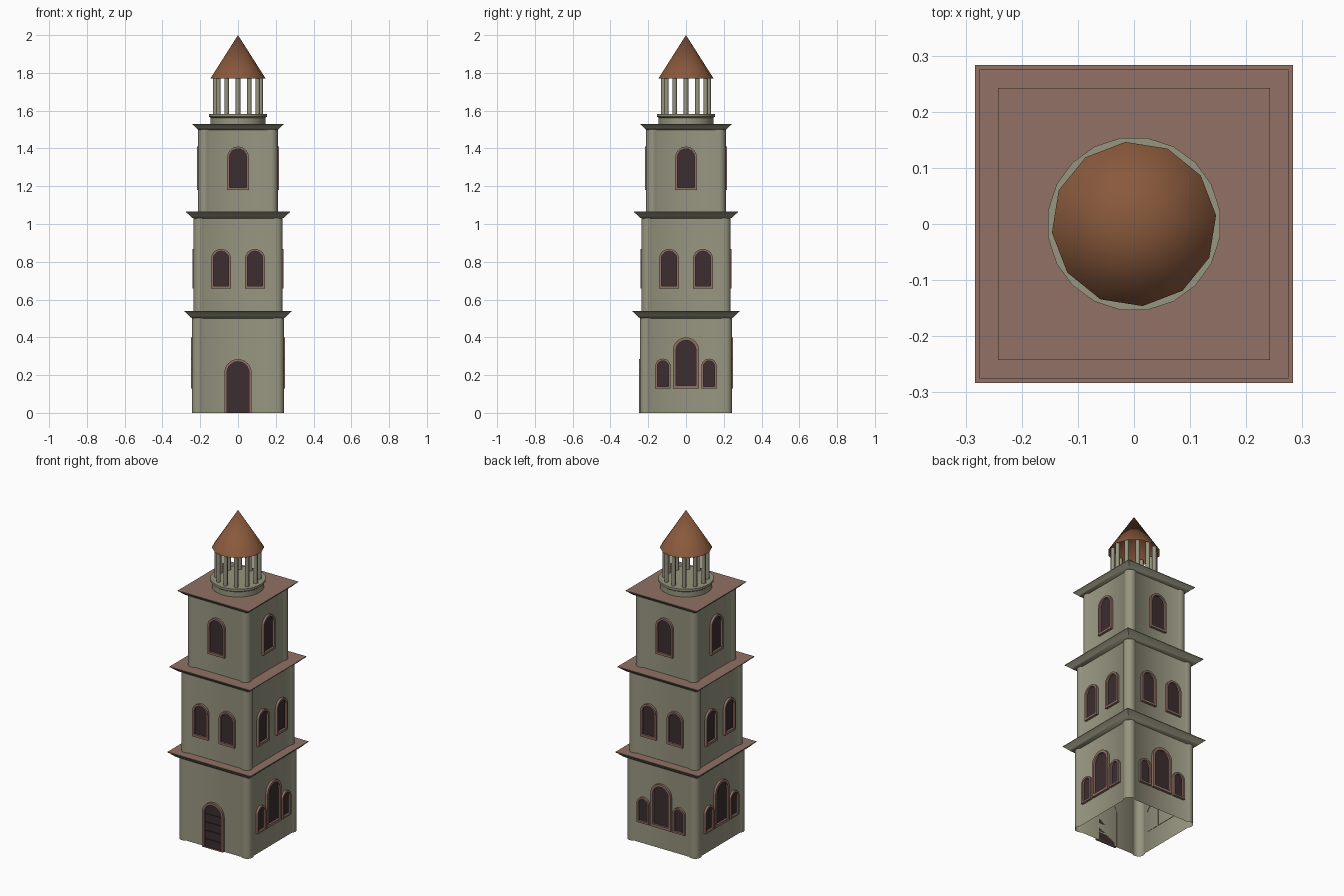
import bpy, bmesh, math
from math import sin, cos, pi
from mathutils import Matrix, Vector

if "Cube" in bpy.data.objects:
    bpy.data.objects.remove(bpy.data.objects["Cube"])


def material(name, rgb):
    m = bpy.data.materials.new(name)
    m.diffuse_color = (*rgb, 1)
    m.use_nodes = True
    m.node_tree.nodes["Principled BSDF"].inputs["Base Color"].default_value = m.diffuse_color
    return m


STONE = material("grey green stone", (0.31, 0.30, 0.215))
BRICK = material("dusty red brick", (0.285, 0.165, 0.13))
TILE = material("brown cone tile", (0.25, 0.10, 0.045))
DARK = material("dark glass", (0.045, 0.026, 0.029))


def finish(name, bm, mats, angle=35):
    me = bpy.data.meshes.new(name)
    bm.to_mesh(me)
    bm.free()
    for m in mats:
        me.materials.append(m)
    ob = bpy.data.objects.new(name, me)
    bpy.context.collection.objects.link(ob)
    bpy.ops.object.select_all(action='DESELECT')
    ob.select_set(True)
    bpy.context.view_layer.objects.active = ob
    bpy.ops.object.shade_smooth_by_angle(angle=math.radians(angle))
    return ob


def loft(bm, rings, cap=None):
    """Skin closed rings of points listed counter-clockwise, bottom to top."""
    vs = [[bm.verts.new(p) for p in r] for r in rings]
    n = len(vs[0])
    for a, b in zip(vs, vs[1:]):
        for i in range(n):
            j = (i + 1) % n
            bm.faces.new((a[i], a[j], b[j], b[i]))
    if cap is not None:
        bm.faces.new(vs[-1]).material_index = cap


def ngon(r, z, n, start=0.0):
    return [(r * cos(start + 2 * pi * i / n), r * sin(start + 2 * pi * i / n), z) for i in range(n)]


# Wall shell: flat walls with a round shaft at each corner, open below
def walls(name, h, z0, z1, r=0.035, inset=0.009):
    c = h - r
    a = math.acos((r - inset) / r)
    outline = []
    for k in range(4):
        rot = Matrix.Rotation(k * pi / 2, 3, 'Z')
        for i in range(11):
            t = -a + (pi / 2 + 2 * a) * i / 10
            outline.append(rot @ Vector((c + r * cos(t), c + r * sin(t), 0)))
    bm = bmesh.new()
    loft(bm, [[(p.x, p.y, z) for p in outline] for z in (z0, z1)])
    finish(name, bm, [STONE])


# Cornice: flared square underside with a brick coloured top
def cornice(name, h, H, zb, zt):
    d, e = H - h, zt - zb
    prof = [(-0.3, 0), (0.12, 0.12), (0.4, 0.38), (0.75, 0.72), (1, 0.9), (1, 1)]
    bm = bmesh.new()
    loft(bm, [ngon((h + d * u) * math.sqrt(2), zb + e * v, 4, pi / 4) for u, v in prof], cap=1)
    finish(name, bm, [STONE, BRICK], 30)


def arch(u, hw, z0, z1, n=12):
    spring = z1 - hw
    pts = [(u - hw, z0), (u + hw, z0)]
    return pts + [(u + hw * cos(pi * i / n), spring + hw * sin(pi * i / n)) for i in range(n + 1)]


# Openings: raised arched frame around a dark pane
def opening(frames, panes, side, wall, u, hw, z0, z1, t, sill=None):
    rot = Matrix.Rotation(side * pi / 2, 3, 'Z')
    sill = t if sill is None else sill

    def place(pts, depth):
        return [rot @ Vector((x, -(wall + depth), z)) for x, z in pts]
    outer = arch(u, hw, z0, z1)
    inner = arch(u, hw - t, z0 + sill, z1 - t)
    loft(frames, [place(outer, -0.002), place(outer, 0.014), place(inner, 0.014), place(inner, 0.001)])
    panes.faces.new([panes.verts.new(p) for p in place(inner, 0.002)])


def storey(name, h, layout):
    """layout(side) lists (centre, half width, bottom, top, frame width, sill)."""
    frames, panes = bmesh.new(), bmesh.new()
    for side in range(4):
        for o in layout(side):
            opening(frames, panes, side, h - 0.009, *o)
    finish(name + "_frames", frames, [BRICK], 30)
    finish(name + "_panes", panes, [DARK])


def lower(side):
    if side == 0:
        return [(0, 0.072, 0.0, 0.285, 0.014, 0.0)]
    return [(0, 0.069, 0.128, 0.40, 0.016, 0.016)] + \
           [(s * 0.122, 0.041, 0.128, 0.287, 0.011, 0.011) for s in (-1, 1)]


def middle(side):
    return [(s * 0.09, 0.053, 0.658, 0.868, 0.012, 0.014) for s in (-1, 1)]


def upper(side):
    return [(0, 0.057, 1.18, 1.41, 0.012, 0.014)]


walls("lower_walls", 0.245, 0.0, 0.52)
walls("middle_walls", 0.237, 0.53, 1.045)
walls("upper_walls", 0.211, 1.055, 1.515)
cornice("lower_cornice", 0.245, 0.283, 0.50, 0.54)
cornice("middle_cornice", 0.237, 0.275, 1.028, 1.065)
cornice("upper_cornice", 0.211, 0.242, 1.498, 1.53)
storey("lower", 0.245, lower)
storey("middle", 0.237, middle)
storey("upper", 0.211, upper)

# Door planks: thin raised boards
bm = bmesh.new()
for i in range(4):
    m = Matrix.Translation((0, -0.239, 0.028 + i * 0.052)) @ Matrix.Diagonal((0.112, 0.006, 0.046, 1))
    bmesh.ops.create_cube(bm, size=1, matrix=m)
finish("door_planks", bm, [DARK])

# Round lantern base with a lip
bm = bmesh.new()
loft(bm, [ngon(r, z, 20, pi / 20) for r, z in
          ((0.147, 1.528), (0.147, 1.562), (0.155, 1.568), (0.155, 1.582))], cap=0)
finish("lantern_base", bm, [STONE], 30)

# Ring of twelve slim columns
bm = bmesh.new()
for k in range(12):
    a = k * pi / 6
    bmesh.ops.create_cone(bm, segments=8, radius1=0.0125, radius2=0.0125, depth=0.205, cap_ends=True,
                          matrix=Matrix.Translation((0.12 * cos(a), 0.12 * sin(a), 1.6815)))
finish("lantern_columns", bm, [STONE], 50)

# Conical roof, open below
bm = bmesh.new()
bmesh.ops.create_cone(bm, segments=12, radius1=0.147, radius2=0, depth=0.23, cap_ends=False,
                      matrix=Matrix.Translation((0, 0, 1.885)) @ Matrix.Rotation(math.radians(6), 4, 'Z'))
bmesh.ops.remove_doubles(bm, verts=bm.verts, dist=1e-5)
finish("cone_roof", bm, [TILE], 40)
